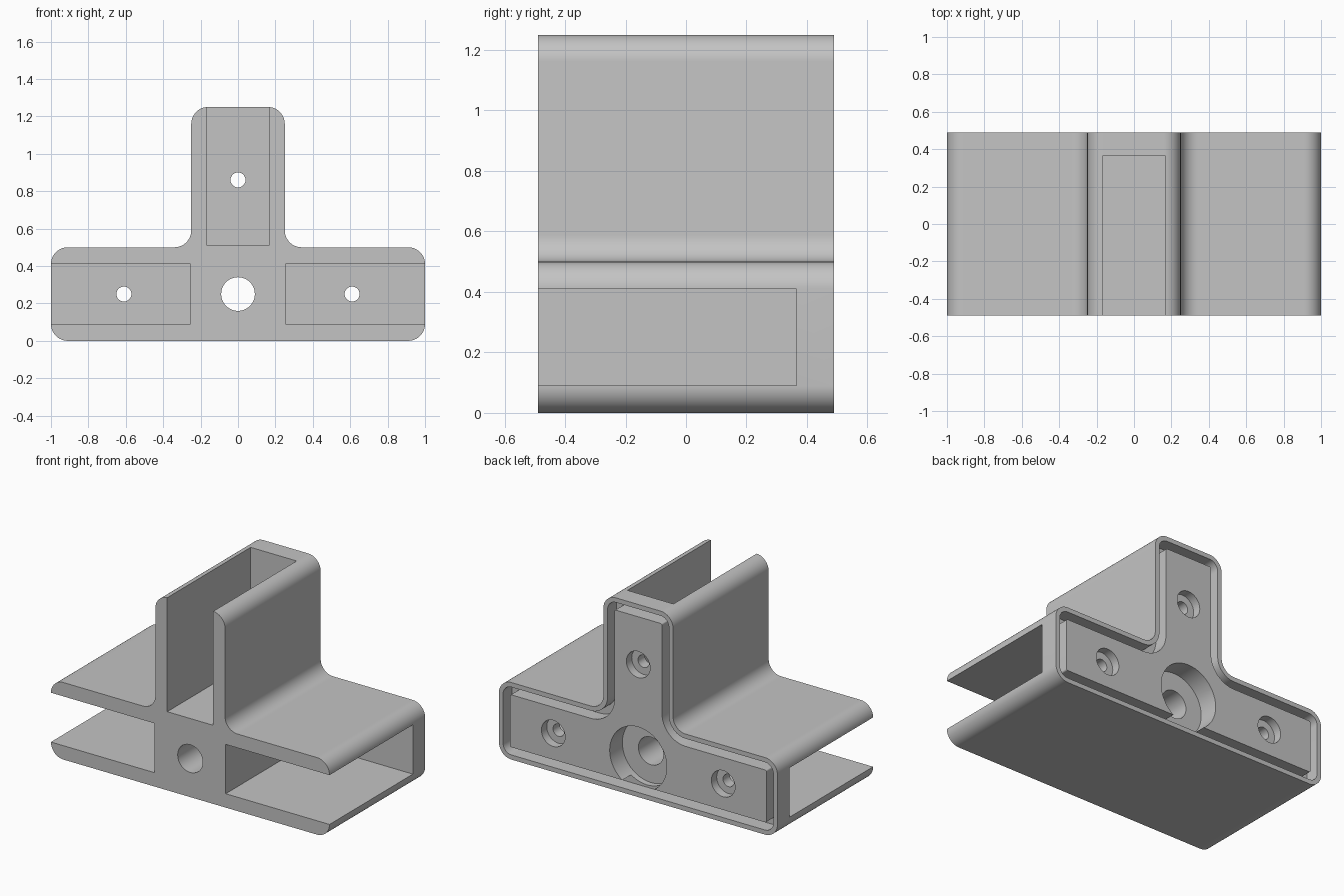
import bpy, bmesh, math
from mathutils import Matrix

cube = bpy.data.objects.get("Cube")
if cube:
    bpy.data.objects.remove(cube, do_unlink=True)

FRONT, BACK = -0.49, 0.49
ROUND = 0.09
SEGMENTS = 16

plastic = bpy.data.materials.new("grey plastic")
plastic.use_nodes = True
colour = (0.55, 0.55, 0.55, 1)
plastic.diffuse_color = colour
plastic.node_tree.nodes["Principled BSDF"].inputs["Base Color"].default_value = colour


def finish(name, bm):
    bmesh.ops.recalc_face_normals(bm, faces=bm.faces[:])
    mesh = bpy.data.meshes.new(name)
    bm.to_mesh(mesh)
    bm.free()
    mesh.materials.append(plastic)
    ob = bpy.data.objects.new(name, mesh)
    bpy.context.collection.objects.link(ob)
    return ob


def tee_outline(inset):
    """Right half of the rounded tee, inset inwards, then mirrored."""
    i = inset
    outer, inner = max(ROUND - i, 0), ROUND + i
    # x, z, radius, start angle, sweep of each corner
    corners = [
        (1 - i - outer, i + outer, outer, -90, 90),
        (1 - i - outer, 0.5 - i - outer, outer, 0, 90),
        (0.25 - i + inner, 0.5 - i + inner, inner, 270, -90),
        (0.25 - i - outer, 1.25 - i - outer, outer, 0, 90),
    ]
    half = []
    for x, z, r, start, sweep in corners:
        steps = SEGMENTS if r > 0 else 0
        for k in range(steps + 1):
            a = math.radians(start + sweep * k / max(steps, 1))
            half.append((x + r * math.cos(a), z + r * math.sin(a)))
    return half + [(-x, z) for x, z in reversed(half)]


def tee_prism(name, inset, y0, y1):
    bm = bmesh.new()
    face = bm.faces.new([bm.verts.new((x, y0, z)) for x, z in tee_outline(inset)])
    result = bmesh.ops.extrude_face_region(bm, geom=[face])
    moved = [v for v in result["geom"] if isinstance(v, bmesh.types.BMVert)]
    bmesh.ops.translate(bm, verts=moved, vec=(0, y1 - y0, 0))
    return finish(name, bm)


def box(name, x0, x1, y0, y1, z0, z1):
    bm = bmesh.new()
    place = Matrix.Translation(((x0 + x1) / 2, (y0 + y1) / 2, (z0 + z1) / 2))
    size = Matrix.Diagonal((x1 - x0, y1 - y0, z1 - z0, 1))
    bmesh.ops.create_cube(bm, size=1, matrix=place @ size)
    return finish(name, bm)


def bore(name, x, z, radius, y0, y1):
    bm = bmesh.new()
    place = Matrix.Translation((x, (y0 + y1) / 2, z)) @ Matrix.Rotation(math.pi / 2, 4, "X")
    bmesh.ops.create_cone(bm, cap_ends=True, segments=48, radius1=radius,
                          radius2=radius, depth=y1 - y0, matrix=place)
    return finish(name, bm)


def cut(target, cutter):
    cutter.hide_render = True
    mod = target.modifiers.new("cut", "BOOLEAN")
    mod.operation = "DIFFERENCE"
    mod.solver = "EXACT"
    mod.object = cutter
    bpy.context.view_layer.update()
    graph = bpy.context.evaluated_depsgraph_get()
    mesh = bpy.data.meshes.new_from_object(target.evaluated_get(graph))
    target.modifiers.clear()
    target.data = mesh
    bpy.data.objects.remove(cutter, do_unlink=True)


# Solid tee-shaped bracket
bracket = tee_prism("tee_bracket", 0, FRONT, BACK)

# Groove around the raised back plate
groove = tee_prism("groove_cutter", 0.03, BACK - 0.09, BACK + 0.1)
cut(groove, tee_prism("plate_core", 0.08, BACK - 0.3, BACK + 0.3))
cut(bracket, groove)

# Three channels, open at the front and at the arm ends
SLOT_BACK = 0.365
cut(bracket, box("right_channel", 0.255, 1.2, -0.7, SLOT_BACK, 0.09, 0.41))
cut(bracket, box("left_channel", -1.2, -0.255, -0.7, SLOT_BACK, 0.09, 0.41))
cut(bracket, box("top_channel", -0.165, 0.165, -0.7, SLOT_BACK, 0.51, 1.5))

# Countersunk screw holes in the back wall
for x, z in ((-0.61, 0.25), (0.61, 0.25), (0, 0.86)):
    cut(bracket, bore("screw_hole", x, z, 0.04, 0.2, 0.7))
    cut(bracket, bore("screw_recess", x, z, 0.085, BACK - 0.055, 0.7))

# Central through hole with a wide recess at the back
cut(bracket, bore("centre_hole", 0, 0.25, 0.09, -0.8, 0.8))
cut(bracket, bore("centre_recess", 0, 0.25, 0.205, BACK - 0.13, 0.7))

# Smooth shading with sharp edges
bpy.ops.object.select_all(action="DESELECT")
bracket.select_set(True)
bpy.context.view_layer.objects.active = bracket
bpy.ops.object.shade_smooth_by_angle(angle=math.radians(30))
